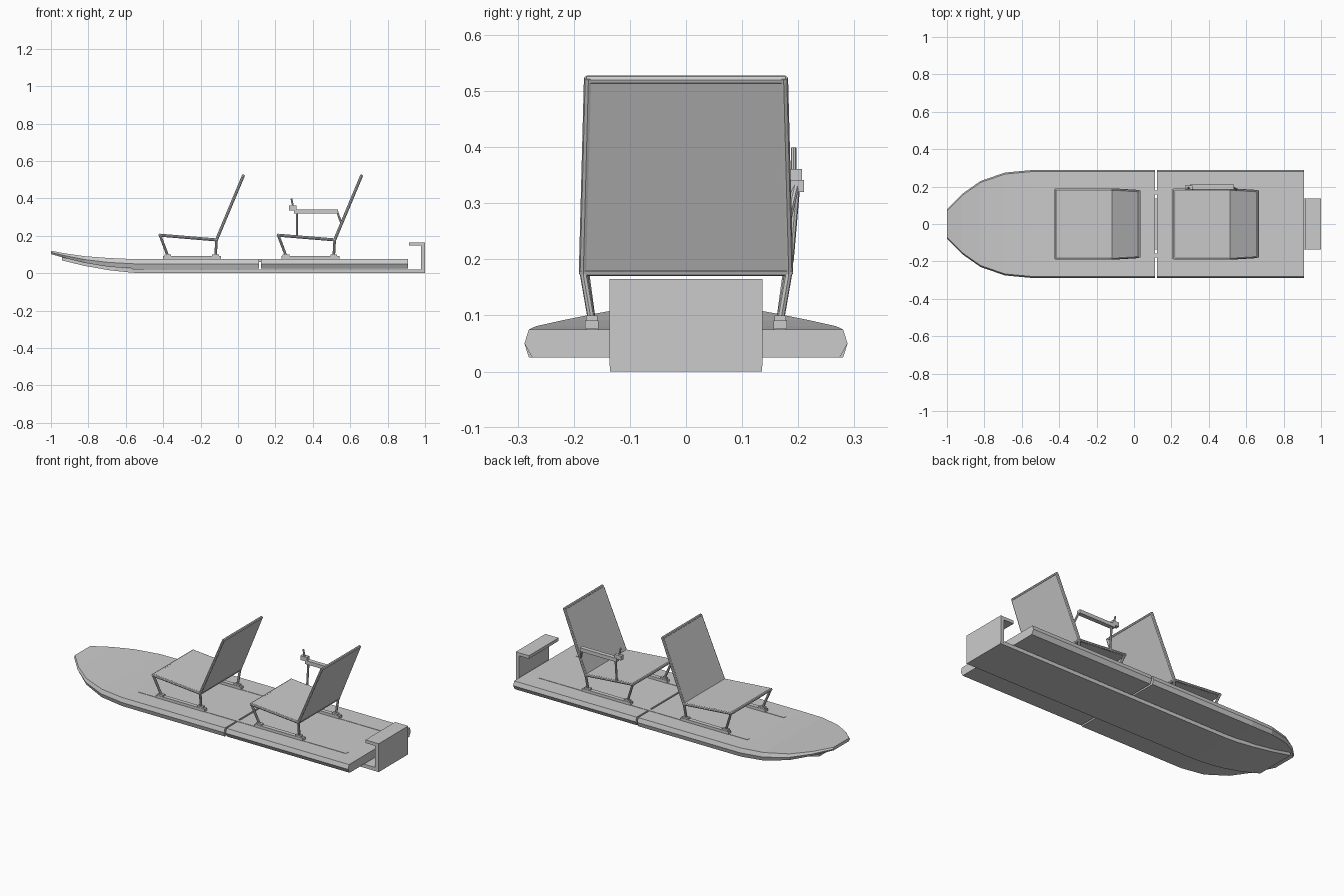
import bpy, bmesh
from mathutils import Vector

cube = bpy.data.objects.get("Cube")
if cube:
    bpy.data.objects.remove(cube, do_unlink=True)

grey = bpy.data.materials.new("plain grey")
grey.use_nodes = True
COLOUR = (0.6, 0.6, 0.6, 1)
grey.diffuse_color = COLOUR
grey.node_tree.nodes["Principled BSDF"].inputs["Base Color"].default_value = COLOUR


def finish(name, bm):
    bmesh.ops.recalc_face_normals(bm, faces=bm.faces)
    mesh = bpy.data.meshes.new(name)
    bm.to_mesh(mesh)
    bm.free()
    mesh.materials.append(grey)
    obj = bpy.data.objects.new(name, mesh)
    bpy.context.collection.objects.link(obj)
    return obj


def loft(name, rings):
    """Skin a list of equal closed rings and cap both ends."""
    bm = bmesh.new()
    rows = [[bm.verts.new(p) for p in ring] for ring in rings]
    n = len(rows[0])
    for a, b in zip(rows, rows[1:]):
        for i in range(n):
            j = (i + 1) % n
            bm.faces.new((a[i], a[j], b[j], b[i]))
    bm.faces.new(rows[0])
    bm.faces.new(rows[-1])
    return finish(name, bm)


def box(name, x, y, z):
    ring = lambda h: [(x[0], y[0], h), (x[1], y[0], h), (x[1], y[1], h), (x[0], y[1], h)]
    return loft(name, [ring(z[0]), ring(z[1])])


def rod(name, points, radius=0.008, sides=8):
    """Straight round bars with a ball-like overlap at each bend."""
    bm = bmesh.new()
    points = [Vector(p) for p in points]
    for a, b in zip(points, points[1:]):
        d = b - a
        made = bmesh.ops.create_cone(bm, cap_ends=True, segments=sides, radius1=radius,
                                     radius2=radius, depth=d.length + radius)
        turn = Vector((0, 0, 1)).rotation_difference(d)
        for v in made["verts"]:
            v.co = turn @ v.co + (a + b) / 2
    return finish(name, bm)


def panel(name, a, b, wa, wb, thick):
    """Slab running from a to b in the xz plane, with half widths wa and wb."""
    a, b = Vector((a[0], 0, a[1])), Vector((b[0], 0, b[1]))
    n = (b - a).cross(Vector((0, 1, 0))).normalized() * thick / 2
    ring = lambda p, w: [p + n + Vector((0, w, 0)), p + n - Vector((0, w, 0)),
                         p - n - Vector((0, w, 0)), p - n + Vector((0, w, 0))]
    return loft(name, [ring(a, wa), ring(b, wb)])


# Hull halves: bevelled sides, the bow narrowing and sweeping up
def hull_ring(x, w, top, low, tuck):
    mid = (top + low) / 2
    half = [(w - 0.008, top), (w, mid), (w - tuck, low)]
    return [(x, y, z) for y, z in half] + [(x, -y, z) for y, z in reversed(half)]


bow = [(-1, 0.078, 0.12, 0.102), (-0.92, 0.16, 0.105, 0.08), (-0.82, 0.23, 0.091, 0.055),
       (-0.69, 0.275, 0.081, 0.034), (-0.55, 0.288, 0.075, 0.025), (0.112, 0.288, 0.075, 0.025)]
loft("front_hull", [hull_ring(*s, 0.008) for s in bow])
loft("rear_hull", [hull_ring(x, 0.288, 0.075, 0.025, 0.014) for x in (0.122, 0.91)])

# Keel plate under the hull, curving up to the bow
keel = [(-0.94, 0.12, 0.068), (-0.82, 0.13, 0.039), (-0.69, 0.135, 0.016),
        (-0.57, 0.135, 0.003), (-0.5, 0.135, 0), (1, 0.135, 0)]
loft("keel_plate", [[(x, w, z), (x, -w, z), (x, -w, z + 0.021), (x, w, z + 0.021)]
                    for x, w, z in keel])

# Stern bracket
box("bracket_wall", (0.978, 1), (-0.136, 0.136), (0.01, 0.165))
box("bracket_lip", (0.915, 1), (-0.136, 0.136), (0.147, 0.165))

# Deck rails that tie the two halves together
for side, s in (("left", 1), ("right", -1)):
    ys = sorted((s * 0.158, s * 0.178))
    box(side + "_deck_rail", (-0.52, 0.82), ys, (0.06, 0.077))


def seat(label, dx):
    front, hinge, crown = (dx - 0.417, 0.203), (dx - 0.115, 0.178), (dx + 0.028, 0.52)
    panel(label + "_seat_panel", front, hinge, 0.178, 0.178, 0.012)
    panel(label + "_back_panel", hinge, crown, 0.178, 0.17, 0.012)
    rod(label + "_front_bar", [(front[0], -0.183, front[1]), (front[0], 0.183, front[1])])
    rod(label + "_top_bar", [(crown[0], -0.173, crown[1]), (crown[0], 0.173, crown[1])])
    rod(label + "_hinge_bar", [(hinge[0], -0.183, hinge[1]), (hinge[0], 0.183, hinge[1])])
    for side, s in (("left", 1), ("right", -1)):
        name = label + "_" + side
        rod(name + "_frame", [(front[0], s * 0.183, front[1]), (hinge[0], s * 0.183, hinge[1]),
                              (crown[0], s * 0.174, crown[1])])
        feet = (dx - 0.375, dx - 0.12)
        for end, top, foot in (("front", front, feet[0]), ("rear", hinge, feet[1])):
            rod(name + "_" + end + "_leg",
                [(top[0], s * 0.183, top[1]), (foot, s * 0.168, 0.092)], 0.007)
            box(name + "_" + end + "_clamp", (foot - 0.018, foot + 0.018),
                sorted((s * 0.158, s * 0.178)), (0.076, 0.1))
        box(name + "_runner", (dx - 0.4, dx - 0.09), sorted((s * 0.156, s * 0.18)),
            (0.075, 0.091))


seat("front", 0)
seat("rear", 0.632)

# Armrest with control lever on the left of the rear seat
box("armrest", (0.3, 0.535), (0.185, 0.21), (0.32, 0.341))
rod("armrest_post", [(0.315, 0.186, 0.198), (0.315, 0.197, 0.325)], 0.006)
rod("armrest_brace", [(0.53, 0.196, 0.33), (0.551, 0.182, 0.27)], 0.006)
box("control_box", (0.272, 0.314), (0.184, 0.207), (0.336, 0.361))
rod("control_lever", [(0.295, 0.192, 0.355), (0.286, 0.192, 0.396)], 0.005)
